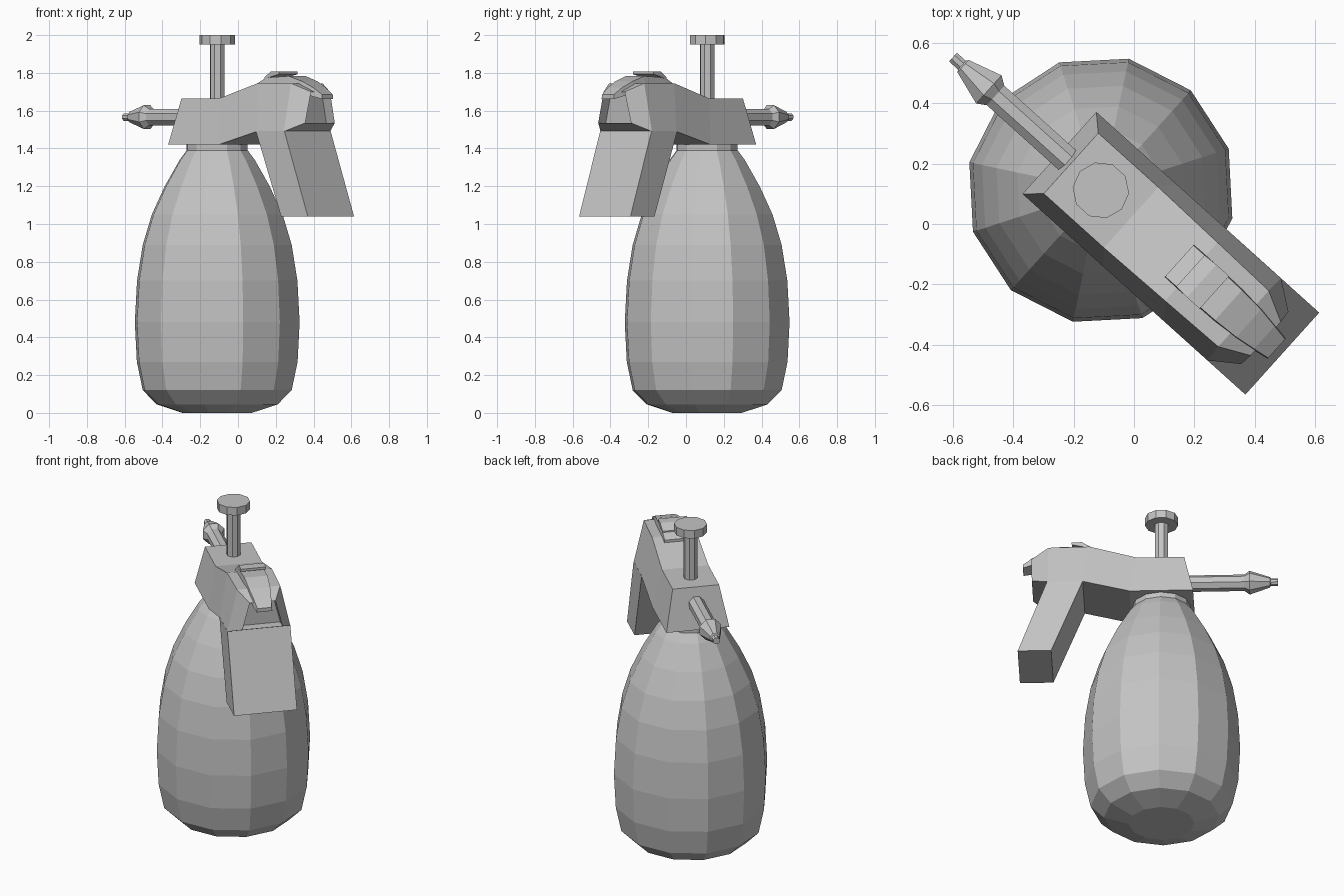
import bpy, bmesh, math
from mathutils import Matrix

old = bpy.data.objects.get("Cube")
if old:
    bpy.data.objects.remove(old, do_unlink=True)

# Single plain material
grey = bpy.data.materials.new("plain grey")
grey.use_nodes = True
COLOUR = (0.55, 0.55, 0.55, 1)
grey.diffuse_color = COLOUR
grey.node_tree.nodes["Principled BSDF"].inputs["Base Color"].default_value = COLOUR

# Parts are built with the handle along +x, then turned and placed
PLACE = Matrix.Translation((-0.11, 0.112, 0)) @ Matrix.Rotation(math.radians(-42), 4, "Z")


def finish(name, bm):
    bmesh.ops.recalc_face_normals(bm, faces=bm.faces)
    mesh = bpy.data.meshes.new(name)
    bm.to_mesh(mesh)
    bm.free()
    mesh.transform(PLACE)
    mesh.materials.append(grey)
    obj = bpy.data.objects.new(name, mesh)
    bpy.context.collection.objects.link(obj)
    return obj


def loft(name, rings, edit=None):
    """Bridge equal-length rings of points and cap both ends."""
    bm = bmesh.new()
    loops = [[bm.verts.new(p) for p in ring] for ring in rings]
    n = len(loops[0])
    for a, b in zip(loops, loops[1:]):
        for i in range(n):
            j = (i + 1) % n
            bm.faces.new((a[i], a[j], b[j], b[i]))
    bm.faces.new(loops[0][::-1])
    end = bm.faces.new(loops[-1])
    if edit:
        edit(bm, end)
    return finish(name, bm)


def turned(name, profile, sides, axis="Z", height=0, phase=0):
    """Turn (radius, distance) pairs around the vertical or lengthwise axis."""
    rings = []
    for r, d in profile:
        ring = []
        for k in range(sides):
            t = math.tau * (k + phase) / sides
            a, b = r * math.cos(t), r * math.sin(t)
            ring.append((a, b, d) if axis == "Z" else (d, a, height + b))
        rings.append(ring)
    return loft(name, rings)


def section(bottom, top):
    """Four-sided cross-section from (x, half width, z) bottom and top edges."""
    (xb, wb, zb), (xt, wt, zt) = bottom, top
    return [(xb, -wb, zb), (xb, wb, zb), (xt, wt, zt), (xt, -wt, zt)]


# Bottle
turned("bottle", [(0.187, 0), (0.327, 0.045), (0.403, 0.12), (0.435, 0.27),
                  (0.446, 0.48), (0.434, 0.7), (0.403, 0.89), (0.354, 1.05),
                  (0.284, 1.2), (0.203, 1.34), (0.165, 1.39), (0.165, 1.44)], 12)

# Pump rod and knob
turned("pump_rod", [(0.04, 1.6), (0.04, 1.96)], 8, phase=0.5)
turned("pump_knob", [(0.094, 1.95), (0.094, 2.0)], 10)

# Nozzle tube, cone and tip
turned("nozzle", [(0.047, -0.1), (0.047, -0.47), (0.068, -0.5), (0.03, -0.615),
                  (0.021, -0.62), (0.021, -0.66)], 8, "X", 1.566, 0.5)


# Spray head with a recessed front
def recess_front(bm, face):
    bmesh.ops.inset_region(bm, faces=[face], thickness=0.016)
    for v in face.verts:
        v.co.x -= 0.0
    out = bmesh.ops.extrude_face_region(bm, geom=[face])
    for v in out["geom"]:
        if isinstance(v, bmesh.types.BMVert):
            v.co.x -= 0.06
    if face.is_valid:
        bm.faces.remove(face)


loft("spray_head", [
    section((-0.185, 0.183, 1.42), (-0.133, 0.135, 1.665)),
    section((0.175, 0.183, 1.42), (0.135, 0.135, 1.665)),
    section((0.447, 0.183, 1.49), (0.404, 0.13, 1.745)),
    section((0.64, 0.183, 1.49), (0.637, 0.125, 1.745)),
    section((0.732, 0.117, 1.535), (0.736, 0.075, 1.70)),
], recess_front)

# Slanted handle
loft("handle", [
    [(x, y, z) for x, y in ((a, -0.183), (b, -0.183), (b, 0.183), (a, 0.183))]
    for a, b, z in ((0.62, 0.81, 1.04), (0.44, 0.643, 1.492))
])

# Thumb lever curving over the front
loft("lever", [
    section((x, w, low), (x, w * 0.93, high))
    for x, w, low, high in ((0.35, 0.075, 1.70, 1.745), (0.41, 0.075, 1.72, 1.775),
                            (0.57, 0.072, 1.72, 1.783), (0.66, 0.066, 1.70, 1.755),
                            (0.73, 0.055, 1.675, 1.722), (0.785, 0.045, 1.662, 1.685))
])

# Raised tab on the lever
loft("lever_tab", [
    section((x, w, low), (x, w, high))
    for x, w, low, high in ((0.40, 0.07, 1.765, 1.778), (0.45, 0.073, 1.78, 1.808),
                            (0.507, 0.073, 1.793, 1.808))
])
